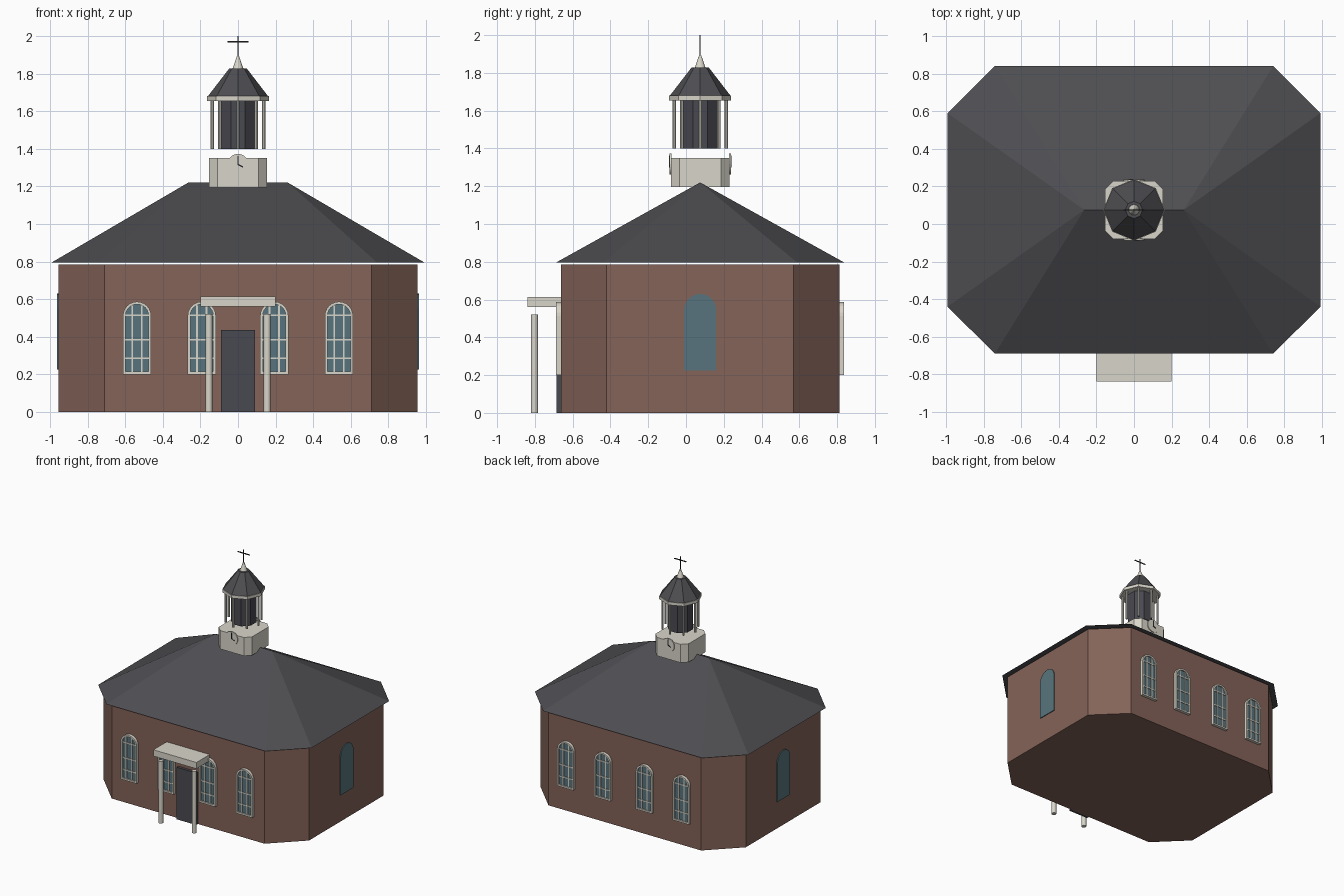
import bpy, bmesh, math
from mathutils import Matrix, Vector

cube = bpy.data.objects.get("Cube")
if cube:
    bpy.data.objects.remove(cube, do_unlink=True)

CY = 0.075  # depth position of the building's centre line


def material(name, r, g, b):
    lin = [(c / 255 / 12.92 if c < 11 else ((c / 255 + 0.055) / 1.055) ** 2.4) for c in (r, g, b)]
    m = bpy.data.materials.new(name)
    m.diffuse_color = (*lin, 1)
    m.use_nodes = True
    m.node_tree.nodes["Principled BSDF"].inputs["Base Color"].default_value = (*lin, 1)
    return m


BRICK = material("brick", 131, 99, 88)
SLATE = material("roof slate", 78, 78, 82)
CHARCOAL = material("charcoal", 73, 73, 81)
CREAM = material("cream stone", 217, 214, 202)
GLASS = material("window glass", 88, 116, 125)
IRON = material("dark iron", 40, 40, 43)


def finish(name, bm, mat, matrix=Matrix(), smooth=False):
    bmesh.ops.recalc_face_normals(bm, faces=bm.faces[:])
    mesh = bpy.data.meshes.new(name)
    bm.to_mesh(mesh)
    bm.free()
    mesh.transform(matrix)
    mesh.materials.append(mat)
    obj = bpy.data.objects.new(name, mesh)
    bpy.context.collection.objects.link(obj)
    if smooth:
        bpy.ops.object.select_all(action="DESELECT")
        obj.select_set(True)
        bpy.context.view_layer.objects.active = obj
        bpy.ops.object.shade_smooth_by_angle()
    return obj


def hull(name, points, mat, smooth=False):
    """Convex solid around a set of points."""
    bm = bmesh.new()
    for p in points:
        bm.verts.new(p)
    bmesh.ops.convex_hull(bm, input=bm.verts[:])
    bmesh.ops.dissolve_limit(bm, angle_limit=0.01, verts=bm.verts[:], edges=bm.edges[:])
    return finish(name, bm, mat, smooth=smooth)


def box(name, x0, x1, y0, y1, z0, z1, mat):
    return hull(name, [(x, y, z) for x in (x0, x1) for y in (y0, y1) for z in (z0, z1)], mat)


def chamfered(hx, hy, cx, cy, z):
    """Rectangle with cut corners."""
    half = [(hx, cy), (cx, hy), (-cx, hy), (-hx, cy)]
    return [(x, CY + s * y, z) for s in (1, -1) for x, y in half]


def ring(n, r, z, x=0, y=CY, turn=0.0):
    return [(x + r * math.cos(turn + math.tau * i / n), y + r * math.sin(turn + math.tau * i / n), z)
            for i in range(n)]


def plate(name, outline, depth, mat, matrix, inner=None):
    """Upright plate facing -y, or a frame when an inner outline is given."""
    bm = bmesh.new()
    outer = [bm.verts.new((u, 0, v)) for u, v in outline]
    if inner:
        hole = [bm.verts.new((u, 0, v)) for u, v in inner]
        n = len(outer)
        faces = [bm.faces.new((outer[i], outer[(i + 1) % n], hole[(i + 1) % n], hole[i])) for i in range(n)]
    else:
        faces = [bm.faces.new(outer)]
    out = bmesh.ops.extrude_face_region(bm, geom=faces, use_keep_orig=True)
    verts = [g for g in out["geom"] if isinstance(g, bmesh.types.BMVert)]
    bmesh.ops.translate(bm, vec=(0, -depth, 0), verts=verts)
    return finish(name, bm, mat, matrix)


def arch(half, z0, top, inset=0.0):
    """Round-headed window outline."""
    r, spring = half - inset, top - half
    head = [(r * math.cos(math.pi * i / 12), spring + r * math.sin(math.pi * i / 12)) for i in range(13)]
    return [(-r, z0 + inset), (r, z0 + inset)] + head


def strip(a, b, width):
    """Thin bar outline from a to b."""
    a, b = Vector(a), Vector(b)
    side = (b - a).orthogonal().normalized() * width / 2
    return [tuple(p) for p in (a - side, b - side, b + side, a + side)]


def facing(angle, distance, along=0.0):
    """Place a -y facing part on a wall turned about the centre."""
    return (Matrix.Translation((0, CY, 0)) @ Matrix.Rotation(angle, 4, "Z")
            @ Matrix.Translation((along, -distance, 0)))


# Main hall and hipped roof
HX, HY = 0.955, 0.737
hull("brick_walls", chamfered(HX, HY, 0.71, 0.495, 0) + chamfered(HX, HY, 0.71, 0.495, 0.785), BRICK)
hull("main_roof", chamfered(0.992, 0.765, 0.74, 0.515, 0.795)
     + [(-0.265, CY, 1.22), (0.265, CY, 1.22)], SLATE)

# Arched windows with frames and glazing bars, front and back
HALF, SILL, TOP = 0.075, 0.2, 0.587
for label, angle in (("front", 0), ("back", math.pi)):
    for i, x in enumerate((-0.537, -0.193, 0.193, 0.537)):
        place = facing(angle, HY, x)
        tag = f"{label}_window_{i + 1}"
        plate(tag + "_glass", arch(HALF, SILL, TOP, 0.012), 0.014, GLASS, place)
        plate(tag + "_frame", arch(HALF, SILL, TOP), 0.025, CREAM, place, arch(HALF, SILL, TOP, 0.014))
        for u in (-0.025, 0.025):
            plate(tag + "_upright_bar", strip((u, SILL + 0.01), (u, TOP - 0.02), 0.009), 0.02, CREAM, place)
        for v in (0.285, 0.385, 0.515):
            plate(tag + "_cross_bar", strip((-0.064, v), (0.064, v), 0.009), 0.02, CREAM, place)

# Plain arched windows on the two ends
for label, angle in (("left", math.pi / 2), ("right", -math.pi / 2)):
    plate(label + "_end_window", arch(0.085, 0.225, 0.63), 0.007, GLASS, facing(angle, HX))

# Door and porch
box("front_door", -0.09, 0.09, -0.685, -0.65, 0, 0.437, CHARCOAL)
box("porch_canopy", -0.2, 0.2, -0.838, -0.662, 0.56, 0.613, CREAM)
for label, x in (("right", -0.155), ("left", 0.155)):
    hull(label + "_porch_column", ring(16, 0.019, 0, x, -0.802) + ring(16, 0.019, 0.52, x, -0.802), CREAM, True)

# Tower base with clocks on front and back
hull("tower_base", chamfered(0.155, 0.155, 0.11, 0.11, 1.195) + chamfered(0.155, 0.155, 0.11, 0.11, 1.35), CREAM)
CLOCK = 1.317
for label, angle in (("front", 0), ("back", math.pi)):
    place = facing(angle, 0.153)
    disc = [(0.056 * math.cos(math.tau * i / 24), CLOCK + 0.056 * math.sin(math.tau * i / 24)) for i in range(24)]
    plate(label + "_clock_face", disc, 0.009, CREAM, place)
    plate(label + "_minute_hand", strip((0, CLOCK - 0.004), (0, CLOCK + 0.046), 0.007), 0.012, IRON, place)
    plate(label + "_hour_hand", strip((0, CLOCK), (0.027, CLOCK - 0.014), 0.007), 0.012, IRON, place)

# Open lantern: dark core, ring of posts, cornice and roof
EIGHTH = math.pi / 8
hull("lantern_core", ring(8, 0.1, 1.4, turn=EIGHTH) + ring(8, 0.1, 1.66, turn=EIGHTH), CHARCOAL)
for i in range(8):
    x, y, _ = ring(8, 0.138, 0)[i]
    hull(f"lantern_post_{i + 1}", ring(8, 0.009, 1.4, x, y) + ring(8, 0.009, 1.66, x, y), CREAM, True)
hull("lantern_cornice", ring(8, 0.164, 1.655) + ring(8, 0.164, 1.68), CREAM)
hull("lantern_roof", ring(8, 0.16, 1.68) + ring(8, 0.046, 1.828), SLATE)

# Finial and cross
hull("finial", ring(16, 0.029, 1.826) + ring(16, 0.005, 1.895), CREAM, True)
box("cross_upright", -0.003, 0.003, CY - 0.003, CY + 0.003, 1.88, 2.0, IRON)
box("cross_arm", -0.055, 0.055, CY - 0.003, CY + 0.003, 1.966, 1.973, IRON)
